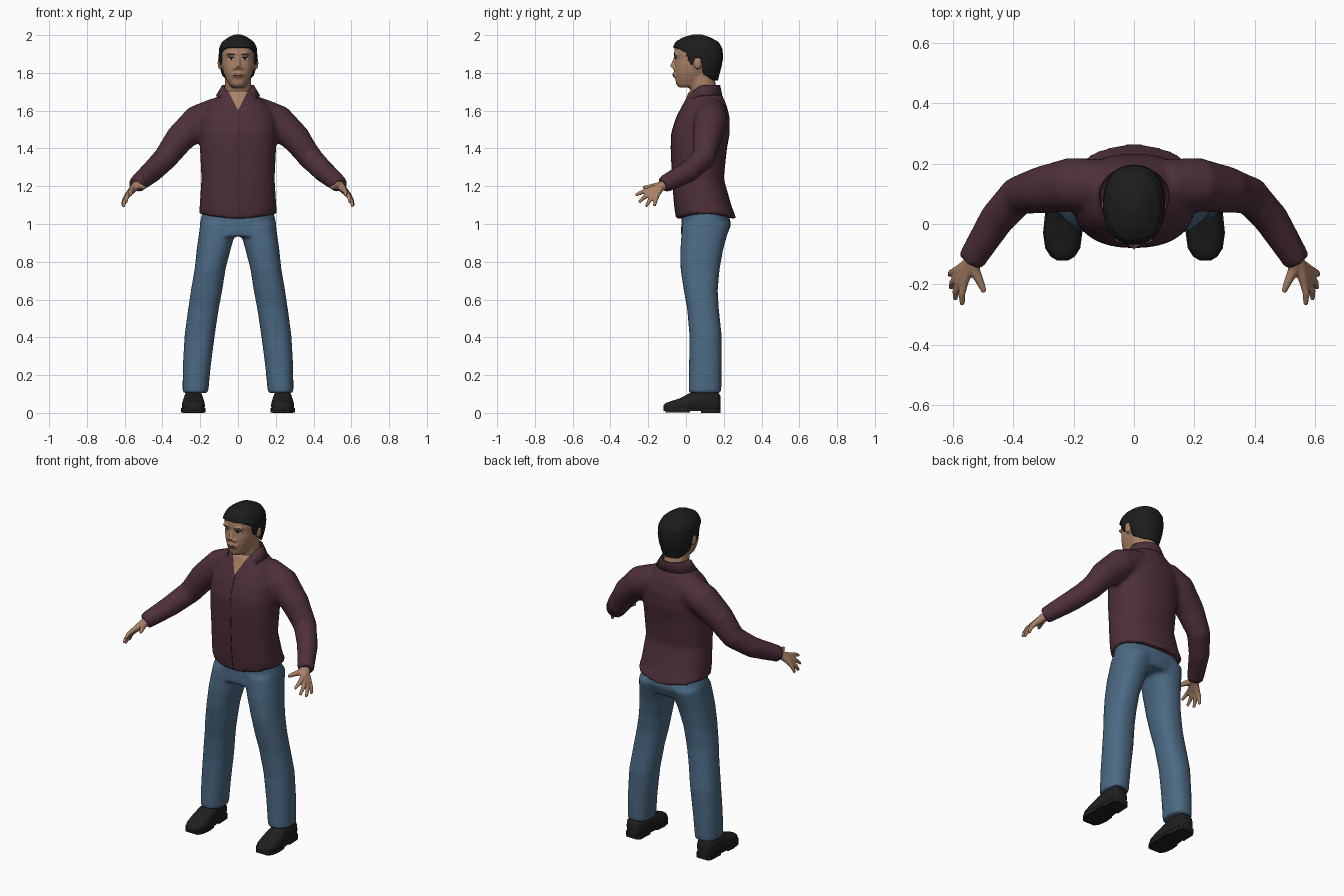
import bpy, bmesh, math
from mathutils import Vector, Matrix

cube = bpy.data.objects.get("Cube")
if cube:
    bpy.data.objects.remove(cube)


def material(name, *rgb):
    m = bpy.data.materials.new(name)
    m.use_nodes = True
    m.diffuse_color = (*rgb, 1)
    m.node_tree.nodes["Principled BSDF"].inputs["Base Color"].default_value = (*rgb, 1)
    return m


SHIRT = material("maroon cloth", .075, .029, .041)
DENIM = material("blue denim", .07, .14, .225)
SKIN = material("skin", .4, .22, .135)
HAIR = material("black hair", .012, .012, .012)
LEATHER = material("black leather", .014, .014, .014)
LIPS = material("lips", .24, .105, .075)
WHITE = material("eye white", .5, .45, .4)
SEAM = material("dark seam", .02, .008, .012)


# ---------- helpers ----------
def add_object(name, bm, *mats, angle=60):
    me = bpy.data.meshes.new(name)
    bmesh.ops.recalc_face_normals(bm, faces=bm.faces)
    bm.to_mesh(me)
    bm.free()
    ob = bpy.data.objects.new(name, me)
    bpy.context.collection.objects.link(ob)
    for m in mats:
        me.materials.append(m)
    me.shade_smooth()
    me.set_sharp_from_angle(angle=math.radians(angle))
    return ob


def signed(v, p):
    return math.copysign(abs(v) ** (2 / p), v)


def level(z, front, back, half, cx=0, p=2.3, lift=0, n=32):
    """Horizontal oval between two depths."""
    out = []
    for i in range(n):
        a = math.tau * i / n
        c, s = signed(math.cos(a), p), signed(math.sin(a), p)
        out.append(Vector((cx + half * c, (front + back) / 2 + (back - front) / 2 * s,
                           z + lift * c * c)))
    return out


def loft(bm, rings):
    rows = [[bm.verts.new(v) for v in r] for r in rings]
    n = len(rows[0])
    for a, b in zip(rows, rows[1:]):
        for i in range(n):
            bm.faces.new((a[i], a[(i + 1) % n], b[(i + 1) % n], b[i]))
    bm.faces.new(rows[0][::-1])
    bm.faces.new(rows[-1])


def tube(bm, path, side=1, n=16):
    """Round tube through (x, y, z, radius) points."""
    pts = [Vector((side * x, y, z)) for x, y, z, r in path]
    rings = []
    for i, p in enumerate(pts):
        d = pts[min(i + 1, len(pts) - 1)] - pts[max(i - 1, 0)]
        q = d.to_track_quat('Z', 'Y')
        rings.append([p + q @ Vector((math.cos(math.tau * k / n), math.sin(math.tau * k / n), 0))
                      * path[i][3] for k in range(n)])
    loft(bm, rings)


def ball(bm, loc, size):
    bmesh.ops.create_icosphere(bm, subdivisions=3, radius=1,
                               matrix=Matrix.Translation(loc) @ Matrix.Diagonal((*size, 1)))


def blend(name, bm, voxel, smooth, *mats):
    """Fuse overlapping volumes into one soft skin."""
    ob = add_object(name, bm, *mats)
    rm = ob.modifiers.new("fuse", 'REMESH')
    rm.mode, rm.voxel_size = 'VOXEL', voxel
    sm = ob.modifiers.new("soften", 'SMOOTH')
    sm.factor, sm.iterations = .5, smooth
    bpy.context.view_layer.update()
    me = bpy.data.meshes.new_from_object(ob.evaluated_get(bpy.context.evaluated_depsgraph_get()))
    ob.modifiers.clear()
    ob.data = me
    me.materials.clear()
    for m in mats:
        me.materials.append(m)
    me.shade_smooth()
    return ob


def on_front(ob, x, z, gap=.002):
    hit, loc, _, _ = ob.ray_cast(Vector((x, -1, z)), Vector((0, 1, 0)))
    return Vector((x, (loc.y if hit else 0) - gap, z))


def plate(name, ob, x, z, w, h, mat, tilt=0, gap=.002, n=16):
    """Thin oval laid on the front of an object."""
    bm = bmesh.new()
    mid = bm.verts.new(on_front(ob, x, z, gap))
    rim = []
    for i in range(n):
        a = math.tau * i / n
        dx = w * math.cos(a)
        rim.append(bm.verts.new(on_front(ob, x + dx, z + h * math.sin(a) + tilt * dx, gap)))
    for i in range(n):
        bm.faces.new((mid, rim[i], rim[(i + 1) % n]))
    add_object(name, bm, mat)


# ---------- shirt: torso and sleeves in one skin ----------
bm = bmesh.new()
loft(bm, [level(1.025, -.052, .268, .207, lift=.03), level(1.1, -.062, .24, .203),
          level(1.24, -.073, .2, .194), level(1.4, -.08, .217, .202),
          level(1.48, -.078, .232, .205), level(1.56, -.053, .232, .2),
          level(1.62, -.024, .218, .17), level(1.66, -.002, .202, .125),
          level(1.705, .015, .18, .085)])
SLEEVE = [(.1, .13, 1.59, .085), (.21, .13, 1.543, .09), (.31, .112, 1.45, .078),
          (.385, .093, 1.348, .065), (.455, .015, 1.278, .059), (.54, -.122, 1.207, .046)]
for s in (1, -1):
    tube(bm, SLEEVE, s)
shirt = blend("shirt", bm, .012, 7, SHIRT, SKIN)

# open neck cut into the shirt front
bm = bmesh.new()
bm.from_mesh(shirt.data)
for s in (1, -1):
    bmesh.ops.bisect_plane(bm, geom=bm.verts[:] + bm.edges[:] + bm.faces[:],
                           plane_co=(0, 0, 1.6), plane_no=(s, 0, -.5))
for f in bm.faces:
    c = f.calc_center_median()
    if c.y < .1 and abs(c.x) < (c.z - 1.6) * .5:
        f.material_index = 1
bm.to_mesh(shirt.data)
bm.free()

# button seam
seam = bpy.data.curves.new("button_seam", 'CURVE')
seam.dimensions, seam.bevel_depth = '3D', .0018
line = seam.splines.new('POLY')
line.points.add(23)
for i, p in enumerate(line.points):
    p.co = (*on_front(shirt, .004, 1.6 - .56 * i / 23, 0), 1)
seam.materials.append(SEAM)
bpy.context.collection.objects.link(bpy.data.objects.new("button_seam", seam))

# folded collar
bm = bmesh.new()
rows = []
for i in range(33):
    a = math.radians(-66 + 312 * i / 32)
    c, s = math.cos(a), math.sin(a)
    f = max(0, -s) ** 2
    rows.append([bm.verts.new((w * c, .095 + d * s, z - drop * f)) for w, d, z, drop in
                 ((.073, .076, 1.69, .07), (.076, .08, 1.735, .075),
                  (.084, .086, 1.735, .075), (.116, .115 if s < 0 else .097, 1.682, .065))])
for a, b in zip(rows, rows[1:]):
    for j in range(3):
        bm.faces.new((a[j], b[j], b[j + 1], a[j + 1]))
collar = add_object("collar", bm, SHIRT)
collar.modifiers.new("cloth", 'SOLIDIFY').thickness = .006

# ---------- jeans ----------
bm = bmesh.new()
loft(bm, [level(1.08, -.02, .215, .185), level(1.0, -.025, .24, .203),
          level(.935, -.028, .215, .2)])
LEG = [(1, .1, -.02, .235, .1), (.87, .128, -.03, .198, .09), (.76, .148, -.029, .178, .082),
       (.65, .166, -.012, .168, .083), (.55, .183, .006, .174, .081),
       (.41, .203, .018, .189, .08), (.25, .218, .016, .189, .074), (.105, .226, .013, .187, .068)]
for s in (1, -1):
    loft(bm, [level(z, f, b, h, s * cx) for z, cx, f, b, h in LEG])
blend("jeans", bm, .011, 6, DENIM)

# ---------- shoes and hands ----------
SHOE = [(.182, .032, .09), (.165, .046, .12), (.08, .05, .125), (.02, .056, .105),
        (-.03, .061, .078), (-.08, .054, .062), (-.108, .036, .052), (-.12, .016, .04)]
WRIST = [(.525, -.095, 1.217, .026), (.547, -.135, 1.195, .023)]
FINGERS = [((.562, -.192, 1.18), (.568, -.268, 1.152)), ((.575, -.184, 1.165), (.592, -.25, 1.115)),
           ((.582, -.17, 1.155), (.606, -.212, 1.092)), ((.583, -.152, 1.157), (.611, -.168, 1.095))]
for s, side in ((1, "left"), (-1, "right")):
    cx = .236 * s
    bm = bmesh.new()
    loft(bm, [[Vector((cx + h * signed(math.cos(a), 2.6), y,
                       max(.015, top / 2 + top / 2 * signed(math.sin(a), 2.4))))
               for a in (math.tau * k / 24 for k in range(24))] for y, h, top in SHOE])
    add_object(side + "_shoe", bm, LEATHER)
    # sole and raised heel
    for part, lo, hi, keep in (("sole", .01, .026, SHOE), ("heel", 0, .02, SHOE[:3]),
                               ("tread", .002, .02, SHOE[3:7])):
        bm = bmesh.new()
        rim = [(cx + h + .004, y) for y, h, _ in keep] + \
              [(cx - h - .004, y) for y, h, _ in keep[::-1]]
        loft(bm, [[Vector((x, y, z)) for x, y in rim] for z in (lo, hi)])
        add_object(f"{side}_{part}", bm, LEATHER, angle=35)
    bm = bmesh.new()
    for knuckle, tip in FINGERS:
        bend = Vector(knuckle).lerp(Vector(tip), .55) + Vector((.005, 0, .004))
        tube(bm, WRIST + [(*knuckle, .015), (*bend, .0115), (*tip, .008)], s, 12)
    tube(bm, WRIST[:1] + [(.53, -.15, 1.2, .02), (.508, -.195, 1.196, .013),
                          (.495, -.226, 1.193, .009)], s, 12)
    blend(side + "_hand", bm, .005, 3, SKIN)

# ---------- head, neck, ears and nose ----------
bm = bmesh.new()
loft(bm, [level(1.722, -.035, .06, .03), level(1.737, -.052, .09, .046),
          level(1.77, -.057, .11, .064), level(1.8, -.06, .13, .077),
          level(1.84, -.06, .155, .087), level(1.87, -.057, .175, .09),
          level(1.9, -.064, .178, .091), level(1.94, -.059, .172, .086),
          level(1.965, -.035, .15, .066), level(1.985, 0, .11, .035)])
tube(bm, [(0, .1, 1.63, .075), (0, .095, 1.7, .07), (0, .075, 1.8, .069)], n=24)
tube(bm, [(0, -.052, 1.89, .009), (0, -.066, 1.85, .011), (0, -.072, 1.828, .015)])
ball(bm, (0, -.056, 1.79), (.034, .014, .018))
for s in (1, -1):
    ball(bm, (s * .016, -.06, 1.824), (.012, .013, .009))
    ball(bm, (s * .036, -.052, 1.898), (.03, .014, .009))
    ball(bm, (s * .097, .062, 1.852), (.011, .022, .034))
head = blend("head", bm, .006, 4, SKIN)
for s, side in ((1, "left"), (-1, "right")):
    plate(side + "_eye", head, s * .036, 1.875, .017, .0065, WHITE)
    plate(side + "_iris", head, s * .036, 1.875, .007, .0062, HAIR, gap=.003)
    plate(side + "_eyelid", head, s * .036, 1.8815, .019, .0025, HAIR, gap=.003)
    plate(side + "_brow", head, s * .038, 1.899, .024, .0045, HAIR, tilt=s * .1)
plate("upper_lip", head, 0, 1.7925, .027, .0045, LIPS)
plate("lower_lip", head, 0, 1.782, .023, .0055, LIPS)
plate("mouth_line", head, 0, 1.788, .026, .0012, SEAM, gap=.003)

# ---------- hair: cap trimmed along the hairline ----------
bm = bmesh.new()
loft(bm, [level(1.735, .02, .165, .062), level(1.78, -.03, .174, .084),
          level(1.83, -.055, .188, .098), level(1.88, -.065, .197, .103),
          level(1.93, -.072, .193, .101), level(1.965, -.056, .172, .084),
          level(1.99, -.012, .125, .048), level(2.003, .035, .085, .018)])
hair = blend("hair", bm, .007, 3, HAIR)
LINE = [(-.2, 1.945), (-.05, 1.935), (0, 1.91), (.02, 1.85), (.036, 1.845), (.046, 1.882),
        (.08, 1.875), (.092, 1.795), (.15, 1.76), (.3, 1.755)]


def hairline(y):
    for (a, za), (b, zb) in zip(LINE, LINE[1:]):
        if y <= b:
            return za + (zb - za) * (y - a) / (b - a)
    return LINE[-1][1]


bm = bmesh.new()
bm.from_mesh(hair.data)
low = [f for f in bm.faces if f.calc_center_median().z < hairline(f.calc_center_median().y)]
bmesh.ops.delete(bm, geom=low, context='FACES')
bm.to_mesh(hair.data)
bm.free()
hair.modifiers.new("thickness", 'SOLIDIFY').thickness = .012
